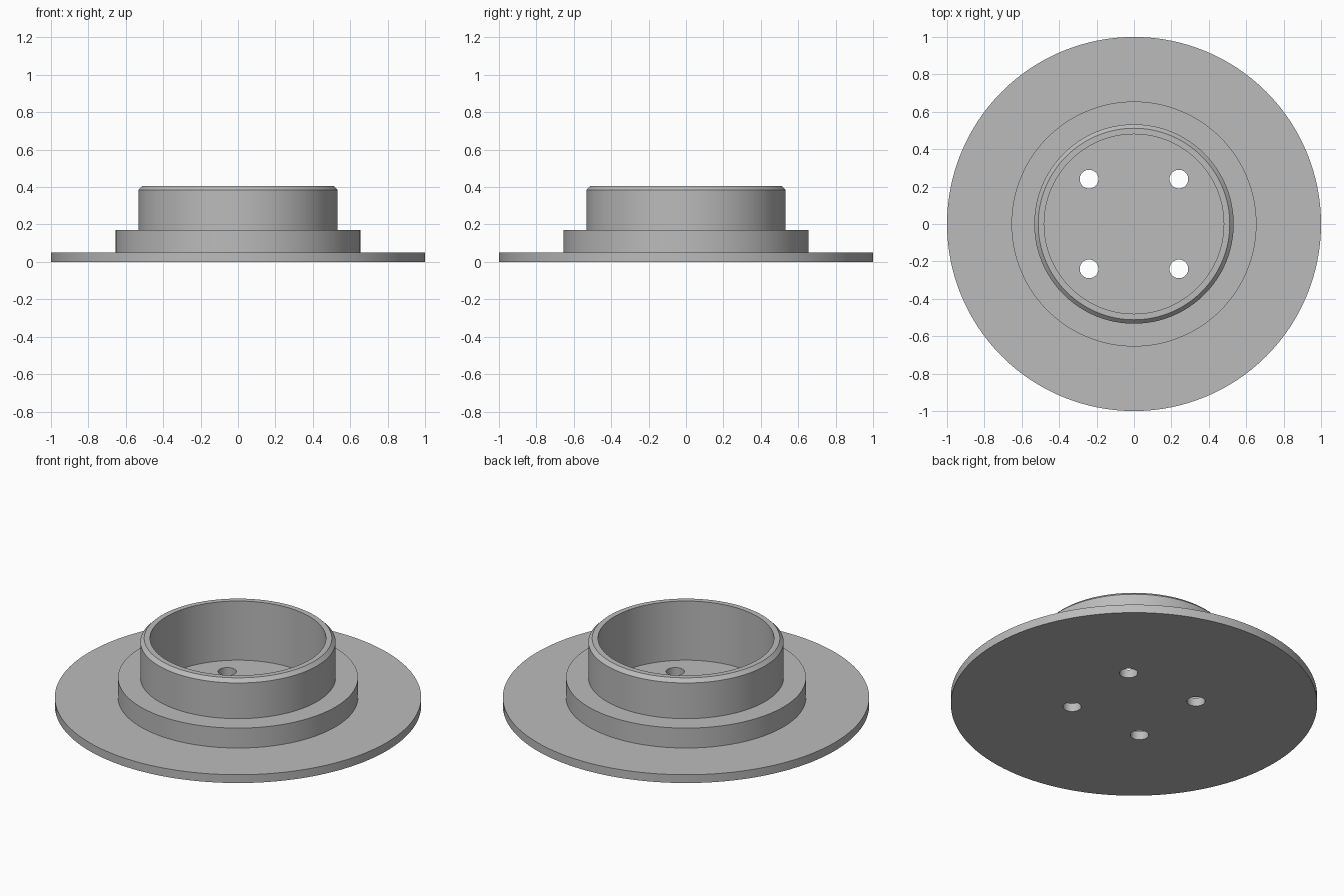
import bpy, bmesh, math

cube = bpy.data.objects.get("Cube")
if cube:
    bpy.data.objects.remove(cube, do_unlink=True)

grey = bpy.data.materials.new("plain grey")
grey.use_nodes = True
colour = (0.50, 0.50, 0.50, 1)
grey.diffuse_color = colour
grey.node_tree.nodes["Principled BSDF"].inputs["Base Color"].default_value = colour

SEGMENTS = 128
HOLE_RADIUS = 0.05
HOLE_OFFSET = 0.24


def add_object(name, bm):
    mesh = bpy.data.meshes.new(name)
    bmesh.ops.recalc_face_normals(bm, faces=bm.faces)
    bm.to_mesh(mesh)
    bm.free()
    obj = bpy.data.objects.new(name, mesh)
    bpy.context.collection.objects.link(obj)
    return obj


# Turned body: wide flange, raised step, chamfered hollow collar
profile = [(1, 0), (1, 0.05), (0.655, 0.05), (0.655, 0.17), (0.533, 0.17),
           (0.533, 0.385), (0.512, 0.406), (0.48, 0.406), (0.48, 0.05)]
bm = bmesh.new()
rings = []
for r, z in profile:
    rings.append([bm.verts.new((r * math.cos(a), r * math.sin(a), z))
                  for a in (2 * math.pi * i / SEGMENTS for i in range(SEGMENTS))])
for low, high in zip(rings, rings[1:]):
    for i in range(SEGMENTS):
        j = (i + 1) % SEGMENTS
        bm.faces.new((low[i], low[j], high[j], high[i]))
bm.faces.new(rings[0])     # underside
bm.faces.new(rings[-1])    # floor of the collar
body = add_object("flanged_collar", bm)
body.data.materials.append(grey)

# Four bolt holes through the floor
bm = bmesh.new()
for sx in (-1, 1):
    for sy in (-1, 1):
        made = bmesh.ops.create_cone(bm, cap_ends=True, segments=48, depth=0.3,
                                     radius1=HOLE_RADIUS, radius2=HOLE_RADIUS)
        bmesh.ops.translate(bm, verts=made["verts"],
                            vec=(sx * HOLE_OFFSET, sy * HOLE_OFFSET, 0))
cutter = add_object("bolt_hole_cutter", bm)
cutter.data.materials.append(grey)
cutter.hide_render = True

cut = body.modifiers.new("bolt holes", "BOOLEAN")
cut.operation = "DIFFERENCE"
cut.solver = "EXACT"
cut.object = cutter
bpy.context.view_layer.objects.active = body
body.select_set(True)
bpy.ops.object.modifier_apply(modifier=cut.name)
bpy.data.objects.remove(cutter, do_unlink=True)

# Round walls shade smoothly, rims stay crisp
bpy.ops.object.shade_smooth_by_angle(angle=math.radians(30))
